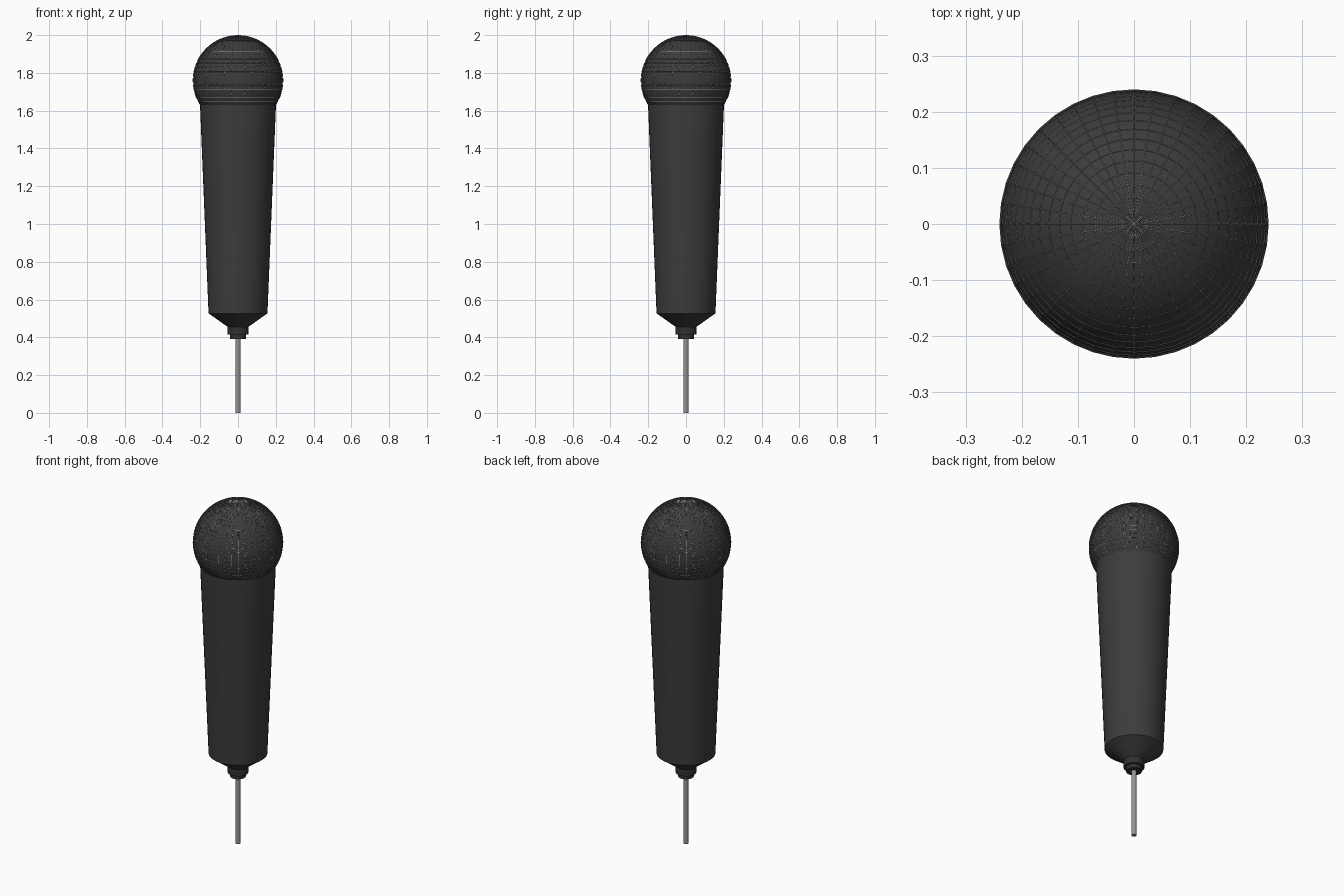
import bpy, bmesh, math

if "Cube" in bpy.data.objects:
    bpy.data.objects.remove(bpy.data.objects["Cube"])


def material(name, grey):
    m = bpy.data.materials.new(name)
    m.diffuse_color = (grey, grey, grey, 1)
    m.use_nodes = True
    m.node_tree.nodes["Principled BSDF"].inputs["Base Color"].default_value = m.diffuse_color
    return m


dark = material("dark_grey", 0.045)
black = material("black_grey", 0.03)
steel = material("wire_grey", 0.3)


def finish(obj, mat):
    obj.data.materials.append(mat)
    bpy.ops.object.select_all(action='DESELECT')
    obj.select_set(True)
    bpy.context.view_layer.objects.active = obj
    bpy.ops.object.shade_smooth_by_angle(angle=math.radians(30))
    return obj


def lathe(name, profile, mat, sides=48):
    """Revolve (radius, z) points, given from bottom to top, and cap both ends."""
    bm = bmesh.new()
    rings = [[bm.verts.new((r * math.cos(2 * math.pi * i / sides),
                            r * math.sin(2 * math.pi * i / sides), z))
              for i in range(sides)] for r, z in profile]
    for low, high in zip(rings, rings[1:]):
        for i in range(sides):
            j = (i + 1) % sides
            bm.faces.new((low[i], low[j], high[j], high[i]))
    bm.faces.new(rings[0][::-1])
    bm.faces.new(rings[-1])
    mesh = bpy.data.meshes.new(name)
    bm.to_mesh(mesh)
    bm.free()
    obj = bpy.data.objects.new(name, mesh)
    bpy.context.collection.objects.link(obj)
    return finish(obj, mat)


def ball(name, radius, mat):
    bpy.ops.mesh.primitive_uv_sphere_add(segments=40, ring_count=32,
                                         radius=radius, location=(0, 0, 1.76))
    obj = bpy.context.object
    obj.name = name
    return finish(obj, mat)


# Tapered handle with conical lower end
lathe("handle", [(0.05, 0.452), (0.156, 0.527), (0.201, 1.63)], dark)

# Stepped cable collar
lathe("cable_collar", [(0.042, 0.392), (0.042, 0.415), (0.055, 0.415),
                       (0.055, 0.455)], black, 32)

# Cable
lathe("cable", [(0.014, 0.0), (0.014, 0.41)], steel, 16)

# Head: foam ball with a wire grille over it
ball("head_foam", 0.2375, dark)
grille = ball("head_grille", 0.239, steel)
wire = grille.modifiers.new("Wire", 'WIREFRAME')
wire.thickness = 0.002
wire.offset = 0
wire.use_even_offset = False
